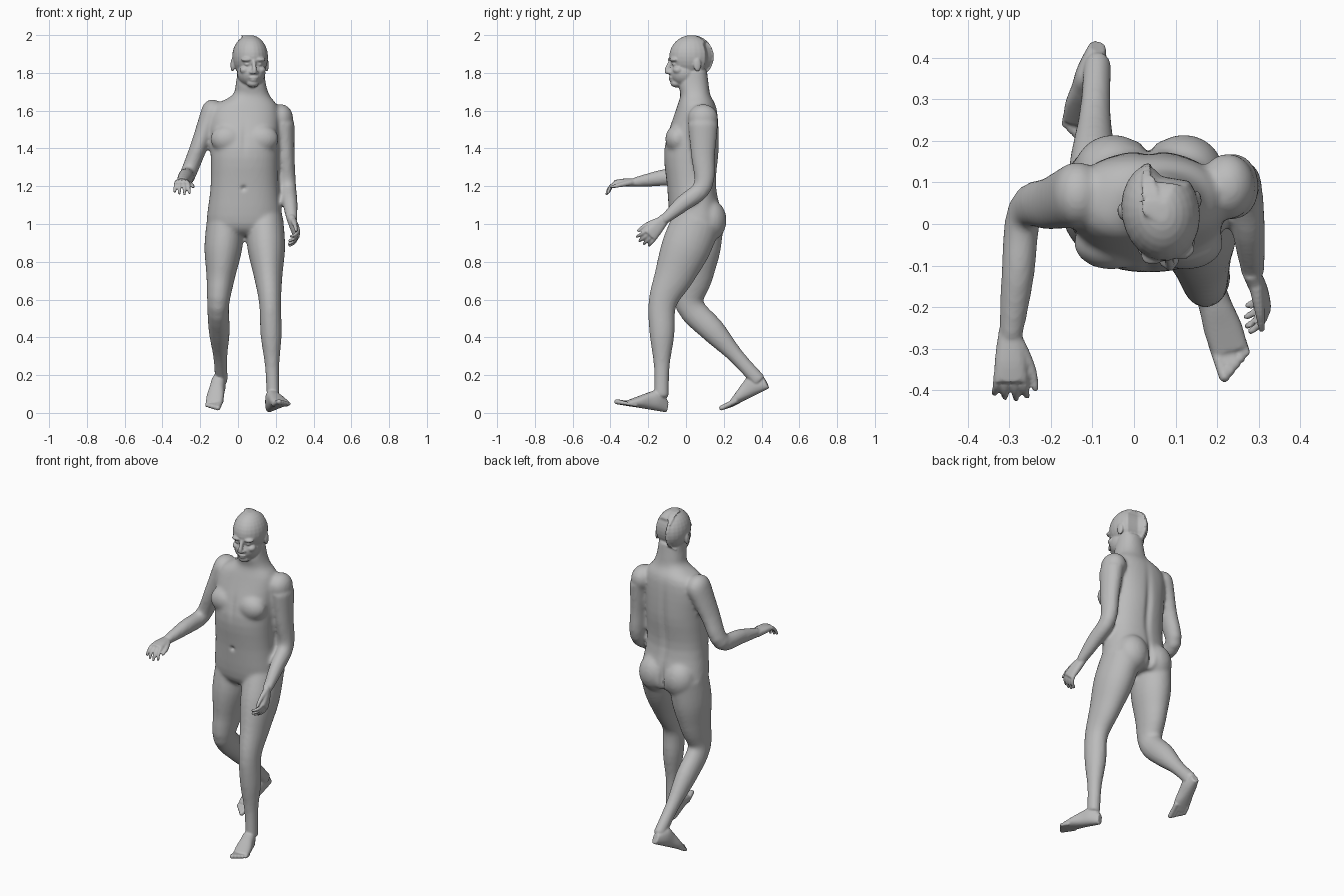
import bpy
import bmesh
import math
from mathutils import Matrix, Vector

if "Cube" in bpy.data.objects:
    bpy.data.objects.remove(bpy.data.objects["Cube"])

SIDE = Vector((1, 0, 0))
UP = Vector((0, 0, 1))
bm = bmesh.new()


def spline(before, start, end, after, t):
    """Smooth curve from start to end, guided by both neighbours."""
    leave = (end - before) / 2
    arrive = (after - start) / 2
    gap = end - start
    return start + t * (leave + t * (3 * gap - 2 * leave - arrive + t * (leave + arrive - 2 * gap)))


def tube(stations, side=SIDE, axis=None, power=2, sides=24, steps=4):
    """Loft rounded rings through stations of (centre, half width, half depth)."""
    stations = [(*centre, width, depth) for centre, width, depth in stations]
    padded = [stations[0]] + stations + [stations[-1]]
    rows = []
    for i in range(len(stations) - 1):
        for step in range(steps):
            rows.append([spline(*column, step / steps) for column in zip(*padded[i:i + 4])])
    rows.append(stations[-1])
    centres = [Vector(row[:3]) for row in rows]
    last = len(rows) - 1
    rings = []
    for i, (centre, row) in enumerate(zip(centres, rows)):
        along = axis or (centres[min(i + 1, last)] - centres[max(i - 1, 0)]).normalized()
        across = (side - along * side.dot(along)).normalized()
        through = along.cross(across)
        width, depth = row[3:]
        ring = []
        for k in range(sides):
            angle = math.tau * k / sides
            cosine, sine = math.cos(angle), math.sin(angle)
            u = math.copysign(abs(cosine) ** (2 / power), cosine) * width
            v = math.copysign(abs(sine) ** (2 / power), sine) * depth
            ring.append(bm.verts.new(centre + across * u + through * v))
        rings.append(ring)
    for low, high in zip(rings, rings[1:]):
        for k in range(sides):
            following = (k + 1) % sides
            bm.faces.new((low[k], low[following], high[following], high[k]))
    bm.faces.new(rings[0][::-1])
    bm.faces.new(rings[-1])


def ball(centre, radii):
    matrix = Matrix.Translation(centre) @ Matrix.Diagonal((*radii, 1))
    bmesh.ops.create_uvsphere(bm, u_segments=24, v_segments=16, radius=1, matrix=matrix)


def pair(offset, centre, radii):
    """The same ball on both sides of a centre point."""
    for sign in (-1, 1):
        ball(Vector(centre) + SIDE * offset * sign, radii)


def limb(root, bend, end, widths, depths):
    """Two straight bones with evenly spaced thicknesses along them."""
    root, bend, end = Vector(root), Vector(bend), Vector(end)
    half = len(widths) // 2
    centres = [root.lerp(bend, i / half) for i in range(half)]
    centres += [bend.lerp(end, i / half) for i in range(half + 1)]
    tube(list(zip(centres, widths, depths)))


def leg(hip, knee, ankle):
    limb(hip, knee, ankle,
         widths=(.1, .1, .076, .058, .056, .038, .034),
         depths=(.13, .13, .105, .075, .066, .042, .04))


def arm(shoulder, elbow, wrist):
    limb(shoulder, elbow, wrist,
         widths=(.06, .047, .043, .04, .028),
         depths=(.08, .064, .05, .044, .025))


def hand(wrist, direction, palm, sign):
    wrist = Vector(wrist)
    forward = Vector(direction).normalized()
    palm = Vector(palm)
    palm = (palm - forward * palm.dot(forward)).normalized()
    inner = forward.cross(palm) * sign
    tube([(wrist - forward * .03, .027, .021),
          (wrist + forward * .05, .038, .02),
          (wrist + forward * .1, .038, .012)], side=inner, power=2.4)
    # four curled fingers
    for i, length in enumerate((.08, .09, .085, .07)):
        point = wrist + forward * .08 + inner * (.03 - .02 * i)
        radius = .011
        rows = [(point, radius, radius)]
        for joint in (1, 2, 3):
            curl = joint * .4
            heading = forward * math.cos(curl) + palm * math.sin(curl) + inner * (.12 - .08 * i)
            point = point + heading * length / 3
            radius -= .001
            rows.append((point, radius, radius))
        tube(rows, side=inner, sides=12)
        ball(point, (radius,) * 3)
    # thumb
    rows = []
    for joint in range(4):
        point = (wrist + forward * (.01 + .035 * joint) + palm * .008 * joint
                 + inner * (.02 + .04 * math.sin(joint / 2)))
        radius = .017 - .003 * joint
        rows.append((point, radius, radius))
    tube(rows, side=palm, sides=12)
    ball(point, (radius,) * 3)


def foot(heel, direction, sign):
    heel = Vector(heel)
    forward = Vector(direction).normalized()
    inner = forward.cross(UP).normalized() * sign
    rise = (UP - forward * forward.z).normalized()
    rows = []
    heights = (.06, .11, .09, .06, .03)
    widths = (.02, .036, .04, .046, .043)
    for i, (height, width) in enumerate(zip(heights, widths)):
        rows.append((heel + forward * .055 * i + rise * height / 2, width, height / 2))
    tube(rows, side=inner, axis=forward, power=2.4)
    # toes, largest on the inner side
    for i in range(5):
        radius = .014 - .001 * i
        root = heel + inner * (.033 - .017 * i) + rise * radius
        tip = root + forward * (.27 - .01 * i)
        tube([(root + forward * .18, radius, radius), (tip, radius, radius)],
             side=inner, sides=12)
        ball(tip, (radius,) * 3)


def fuse(obj, voxel, passes):
    """Merge all overlapping volumes into one smooth skin."""
    bmesh.ops.recalc_face_normals(bm, faces=bm.faces)
    bm.to_mesh(obj.data)
    bpy.context.view_layer.objects.active = obj
    obj.select_set(True)
    remesh = obj.modifiers.new("skin", "REMESH")
    remesh.mode = "VOXEL"
    remesh.voxel_size = voxel
    soften = obj.modifiers.new("soften", "SMOOTH")
    soften.factor = .5
    soften.iterations = passes
    for name in ("skin", "soften"):
        bpy.ops.object.modifier_apply(modifier=name)


def dent(obj, centre, radii, push):
    """Push the skin softly along y around a point."""
    for vert in obj.data.vertices:
        spread = sum(((p - c) / r) ** 2 for p, c, r in zip(vert.co, centre, radii))
        vert.co.y += push * math.exp(-spread)


# torso and neck, as height, depth position, half width and half depth
torso = [(.94, .07, .15, .1), (1, .06, .2, .14), (1.2, .03, .18, .13), (1.4, .03, .18, .145),
         (1.6, .055, .18, .11), (1.68, .05, .1, .08), (1.74, .04, .08, .08), (1.82, .04, .07, .07)]
tube([((.035 if z < 1.65 else .068, y, z), width, depth) for z, y, width, depth in torso],
     axis=UP, power=2.3, sides=40)
pair(.09, (.035, -.045, 1.45), (.09, .065, .075))    # chest muscles
pair(.085, (.035, .125, 1.02), (.095, .09, .11))     # buttocks
ball((-.135, .07, 1.585), (.062, .08, .075))         # right shoulder
ball((.225, .09, 1.56), (.067, .08, .075))           # left shoulder

# left leg steps forward, right leg trails
leg(hip=(.14, .06, 1.02), knee=(.17, -.125, .58), ankle=(.186, -.13, .08))
leg(hip=(-.065, .07, 1.02), knee=(-.105, .02, .57), ankle=(-.088, .39, .165))
# right arm reaches forward, left arm hangs
arm(shoulder=(-.14, .07, 1.58), elbow=(-.262, .03, 1.27), wrist=(-.297, -.28, 1.22))
arm(shoulder=(.24, .09, 1.53), elbow=(.265, .09, 1.2), wrist=(.287, -.125, 1.015))

body = bpy.data.objects.new("body", bpy.data.meshes.new("body"))
bpy.context.collection.objects.link(body)
fuse(body, voxel=.01, passes=7)
dent(body, (.035, .17, 1.33), (.02, .1, .2), push=-.012)     # spine
dent(body, (.035, .2, 1), (.015, .08, .08), push=-.025)      # cleft
dent(body, (.035, -.11, 1.45), (.015, .06, .07), push=.006)  # breastbone
dent(body, (.03, -.1, 1.19), (.012, .05, .012), push=.015)   # navel

# hands and feet join the smoothed trunk
bm.clear()
bm.from_mesh(body.data)
hand((-.297, -.28, 1.22), direction=(0, -1, 0), palm=-UP, sign=1)
hand((.288, -.13, 1.01), direction=(.3, -.65, -.75), palm=(-1, -.2, 0), sign=-1)
foot((.165, -.105, .003), direction=(.3, -.9, .15), sign=1)
foot((-.085, .44, .13), direction=(-.2, -.9, -.44), sign=-1)

# head, modelled straight and then turned
first = len(bm.verts)
ball((0, .03, 1.885), (.094, .12, .115))             # skull
ball((0, -.005, 1.8), (.075, .084, .075))            # jaw
ball((0, -.052, 1.745), (.032, .032, .022))          # chin
tube([((0, -.08, 1.87), .009, .01), ((0, -.1, 1.82), .012, .015),
      ((0, -.1, 1.795), .012, .012)], axis=UP, sides=16)  # nose
pair(.013, (0, -.09, 1.803), (.012, .015, .009))     # nostrils
pair(.034, (0, -.07, 1.87), (.032, .023, .012))      # brows
pair(.033, (0, -.067, 1.846), (.016, .015, .009))    # eyes
pair(.042, (0, -.05, 1.815), (.028, .028, .022))     # cheeks
ball((0, -.08, 1.775), (.026, .014, .007))           # upper lip
ball((0, -.077, 1.762), (.022, .014, .007))          # lower lip
pair(.092, (0, .045, 1.842), (.01, .02, .036))       # ears
bm.verts.ensure_lookup_table()
pivot = Matrix.Translation((0, .03, 0))
turn = (Matrix.Translation(SIDE * .064) @ pivot
        @ Matrix.Rotation(math.radians(10), 4, "Z") @ pivot.inverted())
bmesh.ops.transform(bm, matrix=turn, verts=bm.verts[first:])

fuse(body, voxel=.0055, passes=2)
bm.free()
bpy.ops.object.shade_smooth()

skin = bpy.data.materials.new("plain grey")
skin.use_nodes = True
grey = (.5, .5, .5, 1)
skin.diffuse_color = grey
skin.node_tree.nodes["Principled BSDF"].inputs["Base Color"].default_value = grey
body.data.materials.clear()
body.data.materials.append(skin)
